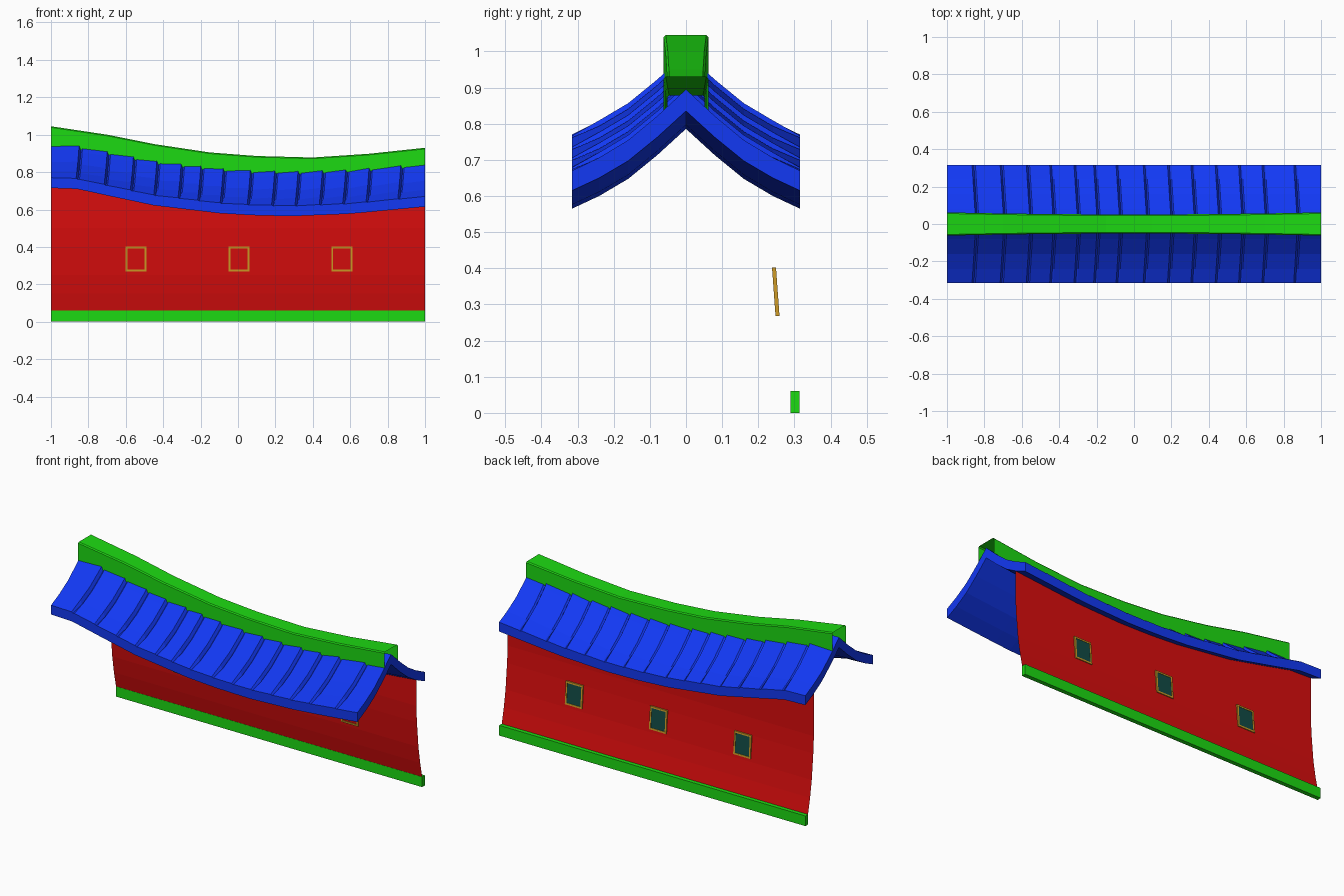
import bpy, bmesh

if "Cube" in bpy.data.objects:
    bpy.data.objects.remove(bpy.data.objects["Cube"])

def mat(name, rgb):
    m = bpy.data.materials.new(name)
    m.diffuse_color = (*rgb, 1)
    m.use_nodes = True
    m.node_tree.nodes["Principled BSDF"].inputs["Base Color"].default_value = m.diffuse_color
    return m

BLUE = mat("blue_tile", (0.006, 0.04, 0.9))
GREEN = mat("green_trim", (0.012, 0.7, 0.006))
RED = mat("red_wall", (0.7, 0.004, 0.004))
GOLD = mat("gold_frame", (0.62, 0.33, 0.02))
TEAL = mat("dark_glass", (0.006, 0.07, 0.06))

def lerp(pts, x):
    for (a, p), (b, q) in zip(pts, pts[1:]):
        if x <= b:
            return p + (q - p) * (x - a) / (b - a)
    return pts[-1][1]

def loft(name, sections, material, closed=False, caps=False):
    """Skin a list of equal-length point loops."""
    bm = bmesh.new()
    rings = [[bm.verts.new(p) for p in s] for s in sections]
    n = len(rings[0])
    for a, b in zip(rings, rings[1:]):
        for i in range(n if closed else n - 1):
            j = (i + 1) % n
            bm.faces.new((a[i], a[j], b[j], b[i]))
    if caps:
        h = n // 2
        for r in (rings[0], rings[-1]):
            for i in range(h - 1):
                bm.faces.new((r[i], r[i + 1], r[n - 2 - i], r[n - 1 - i]))
    bmesh.ops.recalc_face_normals(bm, faces=bm.faces)
    me = bpy.data.meshes.new(name)
    bm.to_mesh(me)
    bm.free()
    me.materials.append(material)
    ob = bpy.data.objects.new(name, me)
    bpy.context.collection.objects.link(ob)
    return ob

def slab(name, x0, x1, lo, hi, t0, t1, material):
    """Box leaning between two (y, z) points, y thickness t0..t1."""
    (ya, za), (yb, zb) = lo, hi
    return loft(name, [[(x, ya + t0, za), (x, yb + t0, zb), (x, yb + t1, zb), (x, ya + t1, za)]
                       for x in (x0, x1)], material, True, True)

# sagging eave line and ridge line, (x, z)
EAVE = [(-1, .715), (-.86, .71), (-.7, .675), (-.45, .622), (-.1, .58), (.1, .568),
        (.3, .565), (.6, .577), (1, .615)]
RIDGE = [(-1, 1.045), (-.7, 1.0), (-.45, .95), (-.15, .905), (.1, .886), (.4, .878),
         (.7, .898), (1, .93)]
PROFILE = [(0, .22), (.08, .147), (.16, .082), (.24, .035), (.315, 0)]
SEAMS = [-.86, -.71, -.57, -.445, -.315, -.21, -.09, .055, .185, .31, .44, .565, .69, .86]

# tiled roof: overlapping strips with a step at every seam
stations = [(-1, 0)]
for s in SEAMS:
    stations += [(s - .012, .006), (s - .006, .008), (s + .004, -.014), (s + .012, -.004)]
stations.append((1, .0))
ys = [-y for y, _ in PROFILE[:0:-1]] + [y for y, _ in PROFILE]
sections = []
for x, bump in stations:
    top, bottom = [], []
    for y in ys:
        up = 1 - abs(y) / .315
        px = x if abs(x) == 1 else x + .02 * up
        z = lerp(EAVE, px) + lerp(PROFILE, abs(y))
        bottom.append((px, y, z))
        top.append((px, y, z + .055 + .005 * up + bump * (.2 if up < .01 else 1)))
    sections.append(top + bottom[::-1])
loft("tiled_roof", sections, BLUE, True, True)

# ridge cap: open channel straddling the roof
cap = []
for x, z in RIDGE:
    w = .051 + .011 * x * x
    low = lerp(EAVE, x) + lerp(PROFILE, w) + .05
    cap.append([(x, -w, low), (x, -w, z - .006), (x, -w + .006, z),
                (x, w - .006, z), (x, w, z - .006), (x, w, low)])
loft("ridge_cap", cap, GREEN)

# wall sheet, curving in toward the top and following the roof
WALL = [(.03, .297), (.06, .29), (.15, .271), (.25, .255), (.4, .241), (.5, .235)]
wall = []
for x, e in EAVE:
    row = [(x, y, z) for z, y in WALL]
    row.append((x, .235, e + .045))
    wall.append(row)
loft("wall", wall, RED)

# base rail
slab("base_rail", -1, 1, (.289, 0), (.289, .06), 0, .025, GREEN)

# windows: leaning frame of four bars with a dark pane
def lean(z):
    return (.2515 - (z - .27) * .0725, z)

for i, cx in enumerate((-.545, .005, .555)):
    a, b = cx - .056, cx + .056
    bars = [(a, b, .392, .402), (a, b, .268, .278), (a, a + .01, .278, .392), (b - .01, b, .278, .392)]
    for j, (x0, x1, z0, z1) in enumerate(bars):
        slab(f"window_{i}_frame_{j}", x0, x1, lean(z0), lean(z1), -.004, .007, GOLD)
    slab(f"window_{i}_pane", a + .01, b - .01, lean(.278), lean(.392), .003, .005, TEAL)
